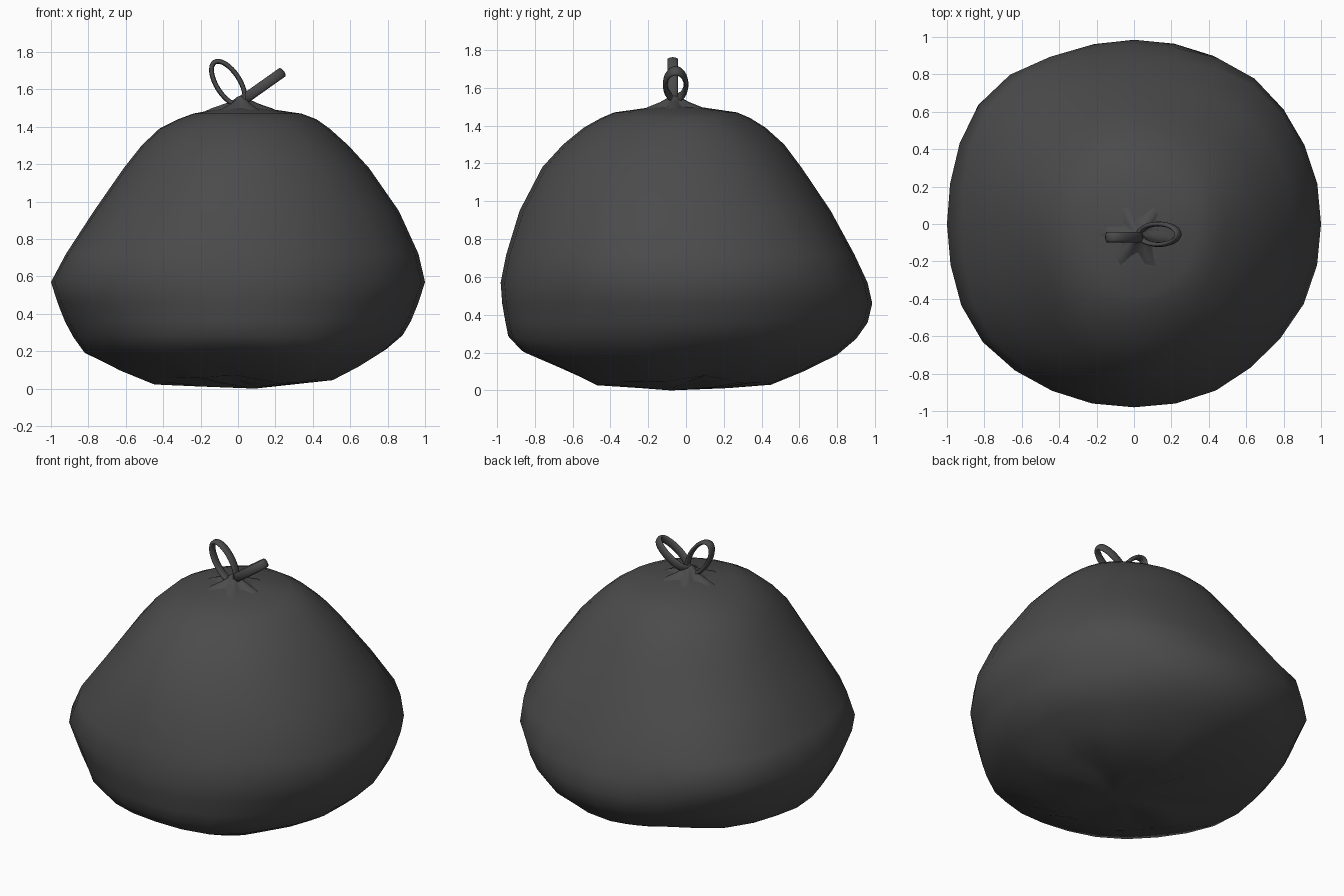
import bpy, bmesh, math
from mathutils import Vector

if "Cube" in bpy.data.objects:
    bpy.data.objects.remove(bpy.data.objects["Cube"])

mat = bpy.data.materials.new("dark grey plastic")
mat.diffuse_color = (0.07, 0.07, 0.07, 1)
mat.use_nodes = True
mat.node_tree.nodes["Principled BSDF"].inputs["Base Color"].default_value = mat.diffuse_color


def finish(name, bm, angle=60):
    bmesh.ops.recalc_face_normals(bm, faces=bm.faces)
    me = bpy.data.meshes.new(name)
    bm.to_mesh(me)
    bm.free()
    me.materials.append(mat)
    ob = bpy.data.objects.new(name, me)
    bpy.context.collection.objects.link(ob)
    bpy.context.view_layer.objects.active = ob
    ob.select_set(True)
    bpy.ops.object.shade_smooth_by_angle(angle=math.radians(angle))
    ob.select_set(False)
    return ob


def loft(bm, rings, closed=False):
    rows = [[bm.verts.new(p) for p in r] for r in rings]
    pairs = list(zip(rows, rows[1:])) + ([(rows[-1], rows[0])] if closed else [])
    for a, b in pairs:
        for i in range(len(a)):
            j = (i + 1) % len(a)
            bm.faces.new((a[i], a[j], b[j], b[i]))
    return rows


def cap(bm, row, tip):
    c = bm.verts.new(tip)
    for i in range(len(row)):
        bm.faces.new((row[i], row[(i + 1) % len(row)], c))


# Bag body: height, then reach to left, right, front, back
profile = [
    (0.025, .22, .28, .26, .22), (0.05, .46, .52, .52, .45),
    (0.12, .65, .66, .68, .63), (0.20, .82, .79, .87, .80),
    (0.28, .88, .88, .94, .90), (0.36, .925, .925, .955, .96),
    (0.46, .965, .965, .972, .985), (0.57, 1.0, 1.0, .98, .96),
    (0.72, .92, .965, .95, .89), (0.95, .77, .86, .88, .765),
    (1.18, .61, .70, .76, .61), (1.30, .515, .59, .65, .52),
    (1.39, .42, .49, .54, .42), (1.44, .32, .42, .45, .34),
    (1.47, .24, .34, .38, .27), (1.495, .11, .17, .20, .10)]
# Corner bulges: outward push for each diagonal quadrant
bulge = {(1, 1): .055, (-1, 1): .10, (-1, -1): .05, (1, -1): .02}
N = 28


def body_ring(z, l, r, f, b):
    pts = []
    for i in range(N):
        t = 2 * math.pi * i / N
        c, s = math.cos(t), math.sin(t)
        q = (1 if c > 0 else -1, 1 if s > 0 else -1)
        k = abs(math.sin(2 * t)) ** 2
        g = 1 + bulge[q] * k * math.exp(-((z - .72) / .2) ** 2)
        g += .012 * k * math.sin(5 * t + 4 * z)
        lump = .02 * math.sin(3 * t + 1) + .012 * math.sin(7 * t)
        h = max(.012, z + lump * max(0, 1 - z / .4))
        pts.append((g * c * (r if c > 0 else l), g * s * (b if s > 0 else f), h))
    return pts


bm = bmesh.new()
rows = loft(bm, [body_ring(*p) for p in profile])
cap(bm, rows[0], (.09, -.08, 0))
cap(bm, rows[-1], (.02, -.06, 1.51))
finish("bag_body", bm)

# Gathered neck with pleats
bm = bmesh.new()
rings = []
for z, rad, pleat in [(1.475, .17, .3), (1.50, .125, .3), (1.525, .07, .25),
                      (1.545, .04, .1), (1.555, .03, 0)]:
    ring = []
    for i in range(24):
        t = 2 * math.pi * i / 24
        rr = rad * (1 + pleat * math.cos(6 * t + .5))
        ring.append((.02 + rr * math.cos(t), -.06 + rr * math.sin(t), z))
    rings.append(ring)
rows = loft(bm, rings)
cap(bm, rows[-1], (.02, -.06, 1.558))
finish("gathered_neck", bm)


# Bow loops: flattened band swept round an oval from base to tip
def bow_loop(name, base, tip, side, half_width):
    base, tip, side = Vector(base), Vector(tip), Vector(side).normalized()
    mid, axis = (base + tip) / 2, (tip - base) / 2
    normal = axis.cross(side).normalized()
    rings = []
    for i in range(32):
        t = 2 * math.pi * i / 32
        p = mid + axis * math.cos(t) + side * half_width * math.sin(t)
        out = (axis.normalized() * half_width * math.cos(t)
               + side * axis.length * math.sin(t)).normalized()
        rings.append([p + out * .013 * math.cos(a) + normal * .029 * math.sin(a)
                      for a in [2 * math.pi * j / 10 for j in range(10)]])
    bm = bmesh.new()
    loft(bm, rings, True)
    finish(name, bm)


bow_loop("left_bow_loop", (.02, -.07, 1.52), (-.125, -.07, 1.745), (.84, 0, .54), .062)
bow_loop("right_bow_loop", (.03, -.055, 1.545), (.235, -.055, 1.69), (0, 1, 0), .055)

# Small knot between the loops
bm = bmesh.new()
bmesh.ops.create_uvsphere(bm, u_segments=12, v_segments=8, radius=.035)
for v in bm.verts:
    v.co = Vector((v.co.x * 1.2 + .02, v.co.y - .065, v.co.z * .8 + 1.537))
finish("knot", bm)
